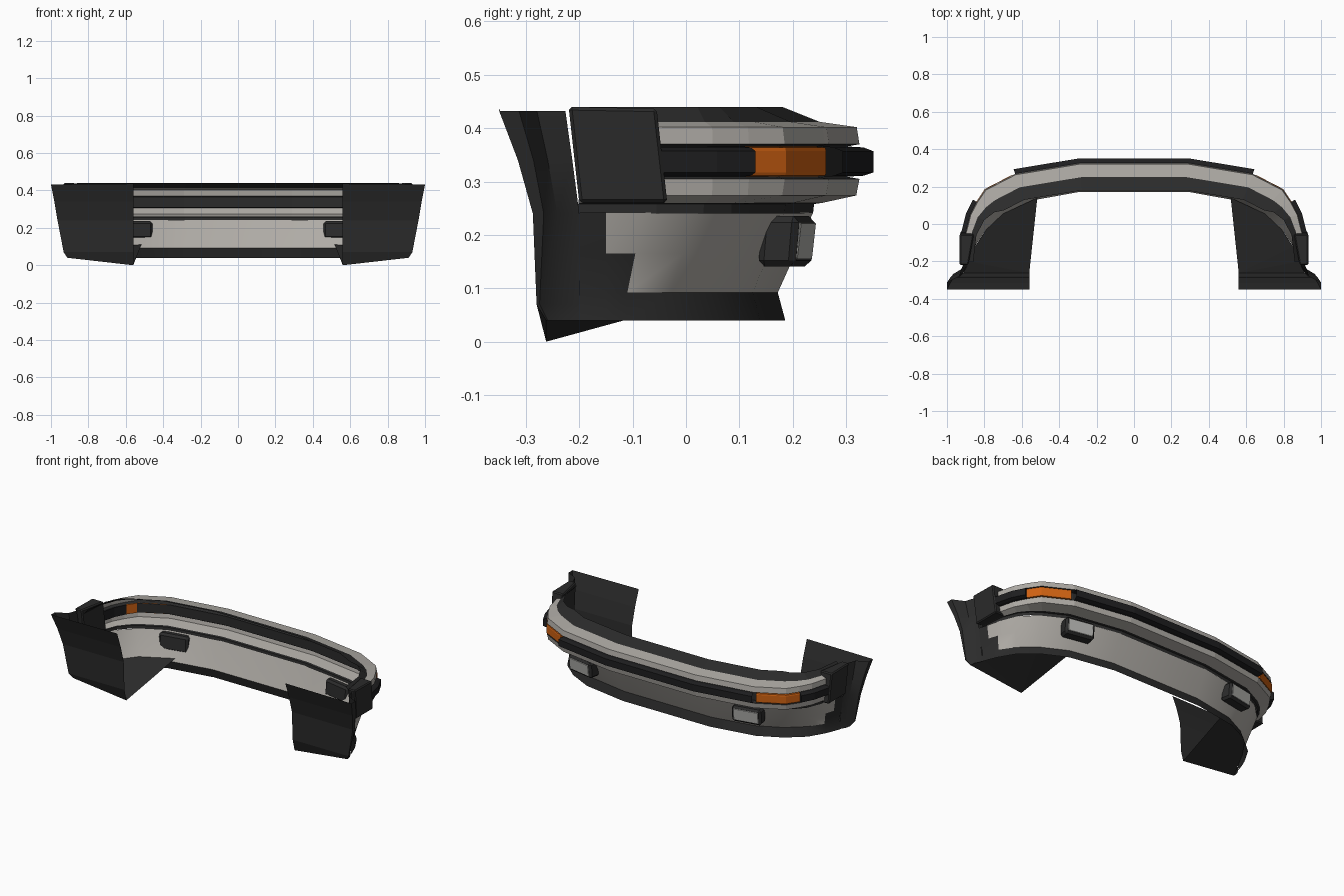
import bpy, bmesh, math
from mathutils import Vector, Matrix

if "Cube" in bpy.data.objects:
    bpy.data.objects.remove(bpy.data.objects["Cube"])


def material(name, rgb):
    m = bpy.data.materials.new(name)
    m.diffuse_color = (*rgb, 1)
    m.use_nodes = True
    m.node_tree.nodes["Principled BSDF"].inputs["Base Color"].default_value = m.diffuse_color
    return m


GREY = material("warm_grey_paint", (0.43, 0.41, 0.38))
DARK = material("dark_plastic", (0.024, 0.024, 0.024))
BLACK = material("black_rubber", (0.013, 0.013, 0.014))
AMBER = material("amber_lens", (0.62, 0.12, 0.006))
LENS = material("lamp_glass", (0.45, 0.45, 0.43))


def make(name, verts, faces, mats, idx=None, solid=False, smooth=False, bevel=0):
    """Right-half mesh mirrored over x = 0."""
    bm = bmesh.new()
    vs = [bm.verts.new(v) for v in verts]
    for i, f in enumerate(faces):
        face = bm.faces.new([vs[k] for k in f])
        face.material_index = idx[i] if idx else 0
    bm.normal_update()
    if solid:
        bmesh.ops.recalc_face_normals(bm, faces=bm.faces[:])
    else:
        out = sum((f.normal * f.calc_area()).dot(f.calc_center_median() - Vector((0, -0.3, 0.25)))
                  for f in bm.faces)
        if out < 0:
            bmesh.ops.reverse_faces(bm, faces=bm.faces[:])
    me = bpy.data.meshes.new(name)
    bm.to_mesh(me)
    bm.free()
    for m in mats:
        me.materials.append(m)
    ob = bpy.data.objects.new(name, me)
    bpy.context.collection.objects.link(ob)
    if bevel:
        b = ob.modifiers.new("bevel", 'BEVEL')
        b.width, b.segments = bevel, 1
    mir = ob.modifiers.new("mirror", 'MIRROR')
    mir.merge_threshold = 0.0005
    if smooth:
        bpy.context.view_layer.objects.active = ob
        ob.select_set(True)
        bpy.ops.object.shade_smooth_by_angle(angle=math.radians(35))
        ob.select_set(False)
    return ob


def grid(name, rows, mats, rule=None, caps=False, **kw):
    """Skin a list of equal-length point rows."""
    n = len(rows[0])
    verts = [p for r in rows for p in r]
    faces, idx = [], []
    for i in range(len(rows) - 1):
        for j in range(n - 1 if not caps else n):
            k = (j + 1) % n
            faces.append((i * n + j, i * n + k, (i + 1) * n + k, (i + 1) * n + j))
            idx.append(rule(i, j) if rule else 0)
    if caps:
        faces += [tuple(range(n)), tuple(range((len(rows) - 1) * n, len(rows) * n))]
        idx += [0, 0]
    return make(name, verts, faces, mats, idx, solid=caps, **kw)


# plan path of the bumper's outer face (centre to side end)
PATH = [Vector(p) for p in [(0, .325), (.29, .325), (.635, .268), (.65, .26), (.795, .185),
                            (.84, .118), (.875, .05), (.9, -.05), (.91, -.2)]]
SHRINK = [1, 1, 1, 1, 1, .75, .55, .4, .35]


def inward(i):
    """Mitred inward direction at path point i."""
    a = (PATH[i] - PATH[i - 1]).normalized() if i else Vector((1, 0))
    b = (PATH[i + 1] - PATH[i]).normalized() if i < len(PATH) - 1 else a
    t = (a + b).normalized()
    return Vector((t.y, -t.x)) / max(t.dot(a), .6)


def at(i, d, z, shrink=True):
    p = PATH[i] + inward(i) * d * (SHRINK[i] if shrink else 1)
    return (max(p.x, 0) if i else 0, p.y, z)


# bumper shell: section is (depth inward, height), one row per path point
SECTION = [(.145, .44), (.075, .412), (.005, .402), (0, .37), (.028, .365), (.028, .31),
           (0, .305), (.006, .274), (.07, .26), (.085, .258), (.087, .24)]
SHELL_MAT = [1, 0, 0, 1, 1, 1, 0, 0, 1, 1]
grid("bumper_shell", [[at(i, d, z) for d, z in SECTION] for i in range(len(PATH))],
     [GREY, DARK], lambda i, j: SHELL_MAT[j])


# rub strips and turn signals sit in the groove
def strip(name, ids, proud, mat):
    sec = [(.027, .366), (-proud * .3, .364), (-proud, .357), (-proud, .317),
           (-proud * .3, .311), (.027, .309)]
    rows = [[at(i, d, z, False) for d, z in sec] for i in ids]
    if ids[0] == 0:
        faces_open = [[(0, y, z) for _, y, z in rows[0]]] + rows[1:]
        rows = faces_open
    grid(name, rows, [mat], caps=ids[0] != 0)


strip("centre_rub_strip", [0, 1, 2], .026, BLACK)
strip("turn_signal", [3, 4, 5], .003, AMBER)
strip("side_rub_strip", [5, 6, 7], .024, BLACK)

# dark end pieces on the bumper sides
END = [(-.22, .44), (-.055, .437), (-.035, .26), (-.2, .26)]
grid("bumper_end_piece", [[(x0 + (.006 if z > .3 else 0) - (.03 if y > -.1 else 0) * (k == 0), y, z)
                           for y, z in END] for k, x0 in enumerate((.88, .926))],
     [DARK], caps=True, bevel=.006)

# lower valance: grey panel framed by dark lip and rear edge
TOP = [(0, .238), (.29, .238), (.6, .185), (.745, .11), (.835, .02), (.872, -.08), (.89, -.15), (.905, -.2)]
LOW = [(0, .172), (.29, .172), (.55, .125), (.69, .055), (.79, -.03), (.845, -.11), (.862, -.15), (.88, -.2)]
MID = [((a[0] + b[0]) / 2 + .004, (a[1] + b[1]) / 2) for a, b in zip(TOP, LOW)]
MID[0] = (0, MID[0][1])
LIP = [(x + (.012 if i > 1 else 0), y + (.014 if i < 5 else 0)) for i, (x, y) in enumerate(LOW)]
rows = [[(x, y, z) for x, y in r] for r, z in ((TOP, .242), (MID, .165), (LOW, .092), (LIP, .04))]
grid("lower_valance", rows, [GREY, DARK], lambda i, j: int(i == 2 or j > 5 or (i == 1 and j > 4)),
     smooth=True)

# wheel arch flare: front edge, fillet, outer lip, rear edge at five heights
FLARE = []
for z, yf, xf, yr, xr in [(.432, -.226, .915, -.35, 1.0), (.34, -.213, .912, -.315, .982),
                          (.24, -.2, .905, -.287, .965), (.07, -.2, .882, -.28, .932),
                          (.04, -.2, .89, -.262, .912)]:
    lip = .034 * (z - .04) / .39
    FLARE.append([(xf, yf, z), (xf + .018, (yf * 2 + yr) / 3 - .012, z),
                  (xr, yr + lip + .003, z), (xr, yr, z)])
grid("arch_flare", FLARE, [DARK], smooth=True)

# wheel well back panel and sloping floor
grid("wheel_well_panel", [[r[3], (.56, r[3][1], z)] for r, z in
                          zip(FLARE, (.436, .34, .24, .07, 0))], [DARK])
make("wheel_well_floor",
     [(.912, -.262, .04), (.56, -.262, 0), (.517, .14, .11), (.70, .055, .105),
      (.79, -.03, .095), (.85, -.12, .08), (.885, -.2, .06)],
     [(0, 1, 6), (1, 5, 6), (1, 4, 5), (1, 3, 4), (1, 2, 3)], [DARK])


# fog lamps: dark housing with a glass plate on the outer face
def lamp_part(name, w, h, y0, y1, mat, bevel):
    m = Matrix.Translation((.55, .198, .188)) @ Matrix.Rotation(math.radians(-11), 4, 'Z')
    rws = [[m @ Vector((sx * w / 2, y + sz * .004, sz * h / 2)) for sx, sz in
            ((-1, -1), (1, -1), (1, 1), (-1, 1))] for y in (y0, y1)]
    grid(name, rws, [mat], caps=True, bevel=bevel)


lamp_part("fog_lamp_housing", .175, .095, -.045, .026, DARK, .012)
lamp_part("fog_lamp_glass", .148, .07, .023, .0285, LENS, .002)
